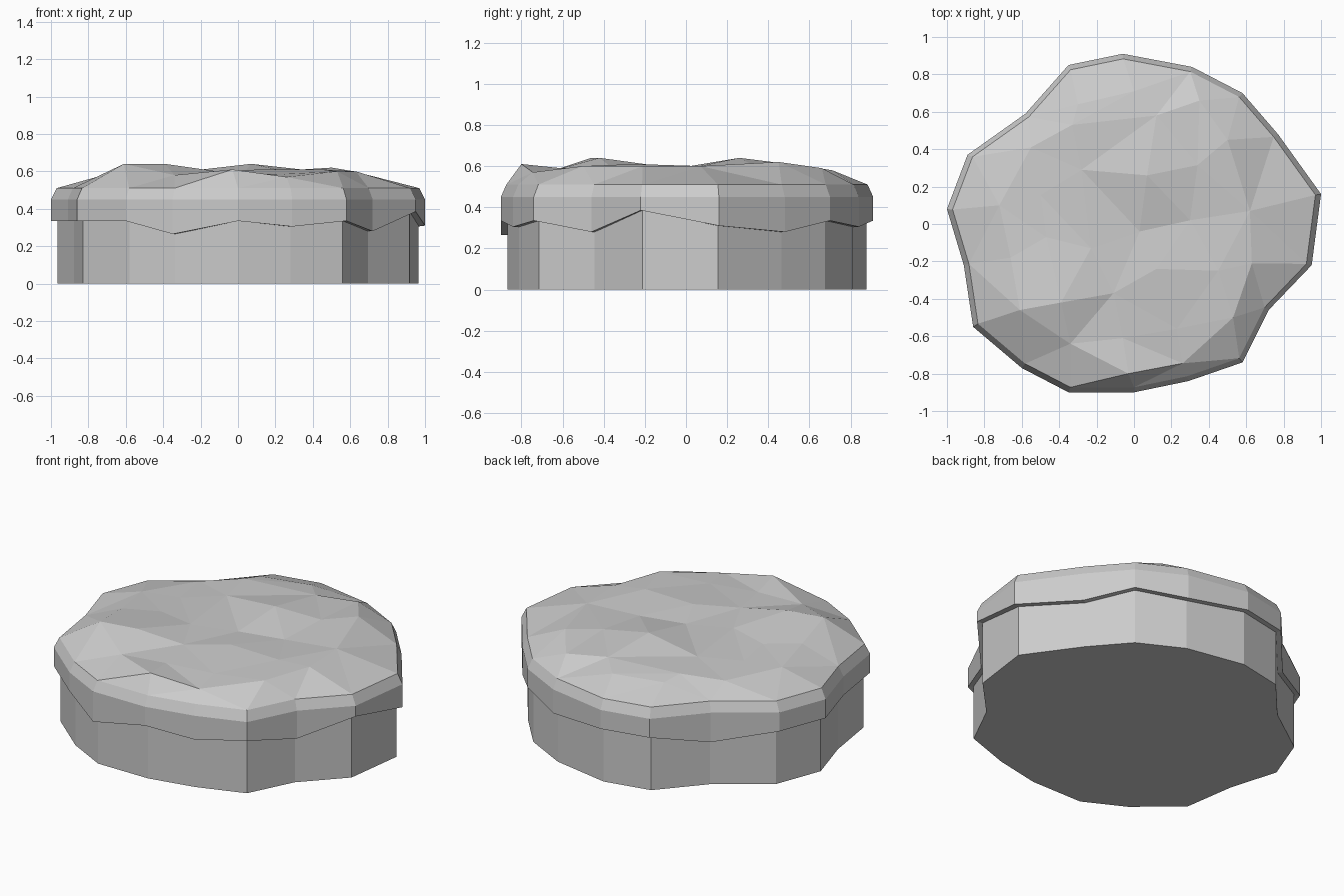
import bpy
from mathutils import Vector
from mathutils.geometry import delaunay_2d_cdt

# Outline of the tile: x, y, height of the drooping grass hem
OUTLINE = [(1, .16, .31), (.77, .48, .28), (.58, .70, .335), (.31, .84, .305),
           (-.06, .91, .335), (-.35, .85, .335), (-.58, .59, .27), (-.89, .37, .335),
           (-1, .08, .335), (-.91, -.22, .335), (-.86, -.55, .335), (-.60, -.77, .335),
           (-.35, -.90, .265), (0, -.90, .335), (.29, -.84, .305), (.58, -.74, .335),
           (.72, -.46, .28), (.95, -.22, .385)]
# Bumps of the turf surface
BUMPS = [(-.03, -.80, .61), (.26, -.745, .57),
         (-.34, -.64, .58), (-.06, -.61, .59), (.23, -.56, .585), (.53, -.50, .60),
         (-.61, -.46, .64), (-.39, -.42, .64), (-.11, -.37, .60), (.12, -.24, .61),
         (.45, -.25, .61), (.63, -.21, .60),
         (-.66, -.18, .60), (-.47, -.07, .59), (-.23, -.13, .60), (.03, -.04, .59),
         (.30, .02, .59), (.62, .07, .60),
         (-.72, .10, .58), (-.50, .155, .58), (-.28, .29, .60), (.07, .26, .64),
         (.34, .315, .61), (-.55, .41, .57), (-.33, .53, .60), (.12, .58, .60),
         (.50, .45, .62), (-.30, .64, .58), (0, .71, .58), (.35, .66, .59)]
N = len(OUTLINE)


def ring(scale, z=None):
    return [(x * scale, y * scale, h if z is None else z) for x, y, h in OUTLINE]


def wall(a, b):
    """Quads between two rings starting at vertex a (lower) and b (upper)."""
    return [(a + i, a + (i + 1) % N, b + (i + 1) % N, b + i) for i in range(N)]


def make(name, verts, faces):
    me = bpy.data.meshes.new(name)
    me.from_pydata(verts, [], faces)
    me.update()
    ob = bpy.data.objects.new(name, me)
    bpy.context.collection.objects.link(ob)
    return ob


# Soil base
make("soil_base", ring(.965, 0) + ring(.965, .45),
     wall(0, N) + [tuple(range(N))[::-1], tuple(range(N, 2 * N))])

# Grass cap: underside of hem, side band, bevel, then the bumpy turf
verts = ring(.955) + ring(1) + ring(1, .45) + ring(.97, .51)
faces = wall(0, N) + wall(N, 2 * N) + wall(2 * N, 3 * N)
turf = verts[3 * N:] + BUMPS
edges = [(i, (i + 1) % N) for i in range(N)]
_, _, tris, origin, _, _ = delaunay_2d_cdt(
    [Vector(p[:2]) for p in turf], edges, [], 1, 1e-5)
faces += [tuple(3 * N + origin[i][0] for i in t) for t in tris]
make("grass_cap", verts + BUMPS, faces)
